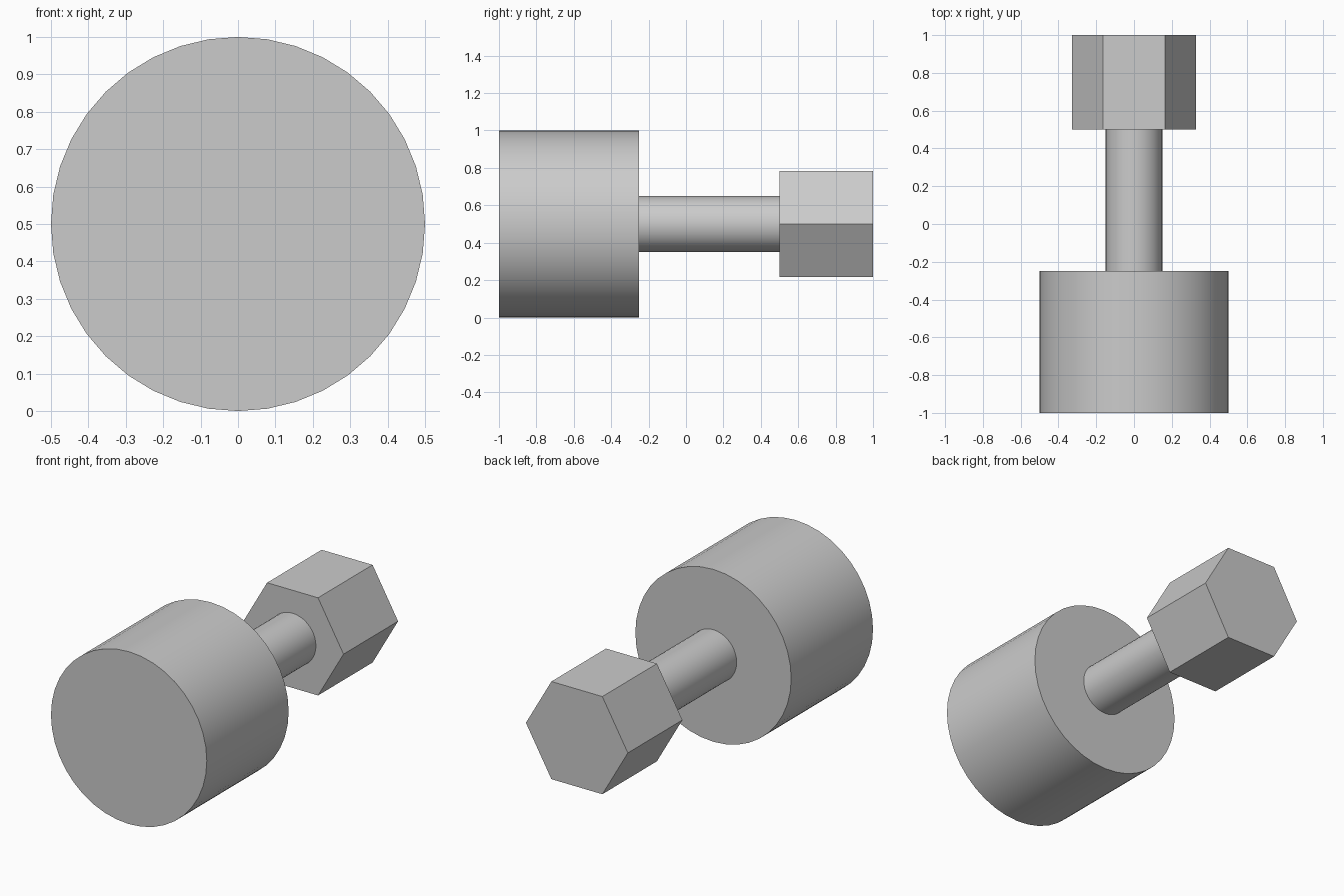
import bpy
import math

cube = bpy.data.objects.get("Cube")
if cube:
    bpy.data.objects.remove(cube, do_unlink=True)

grey = bpy.data.materials.new("plain grey")
grey.use_nodes = True
colour = (0.6, 0.6, 0.6, 1)
grey.diffuse_color = colour
grey.node_tree.nodes["Principled BSDF"].inputs["Base Color"].default_value = colour

AXIS_HEIGHT = 0.5


def prism(name, sides, radius, y_front, y_back, turn=0.0, smooth=True):
    """Prism lying along y, centred on the shared axis."""
    bpy.ops.mesh.primitive_cylinder_add(
        vertices=sides, radius=radius, depth=y_back - y_front,
        location=(0, (y_front + y_back) / 2, AXIS_HEIGHT),
        rotation=(math.pi / 2, turn, 0))
    part = bpy.context.object
    part.name = name
    part.data.materials.append(grey)
    bpy.ops.object.transform_apply(location=False, rotation=True, scale=True)
    if smooth:
        bpy.ops.object.shade_smooth_by_angle(angle=math.radians(30))
    return part


# Large round knob at the front
prism("round_knob", 40, 0.5, -1, -0.25)

# Thin shaft joining both ends
prism("shaft", 40, 0.15, -0.25, 0.5)

# Hexagonal head at the back, flat sides up and down
prism("hex_head", 6, 0.327, 0.5, 1, turn=math.radians(30), smooth=False)
